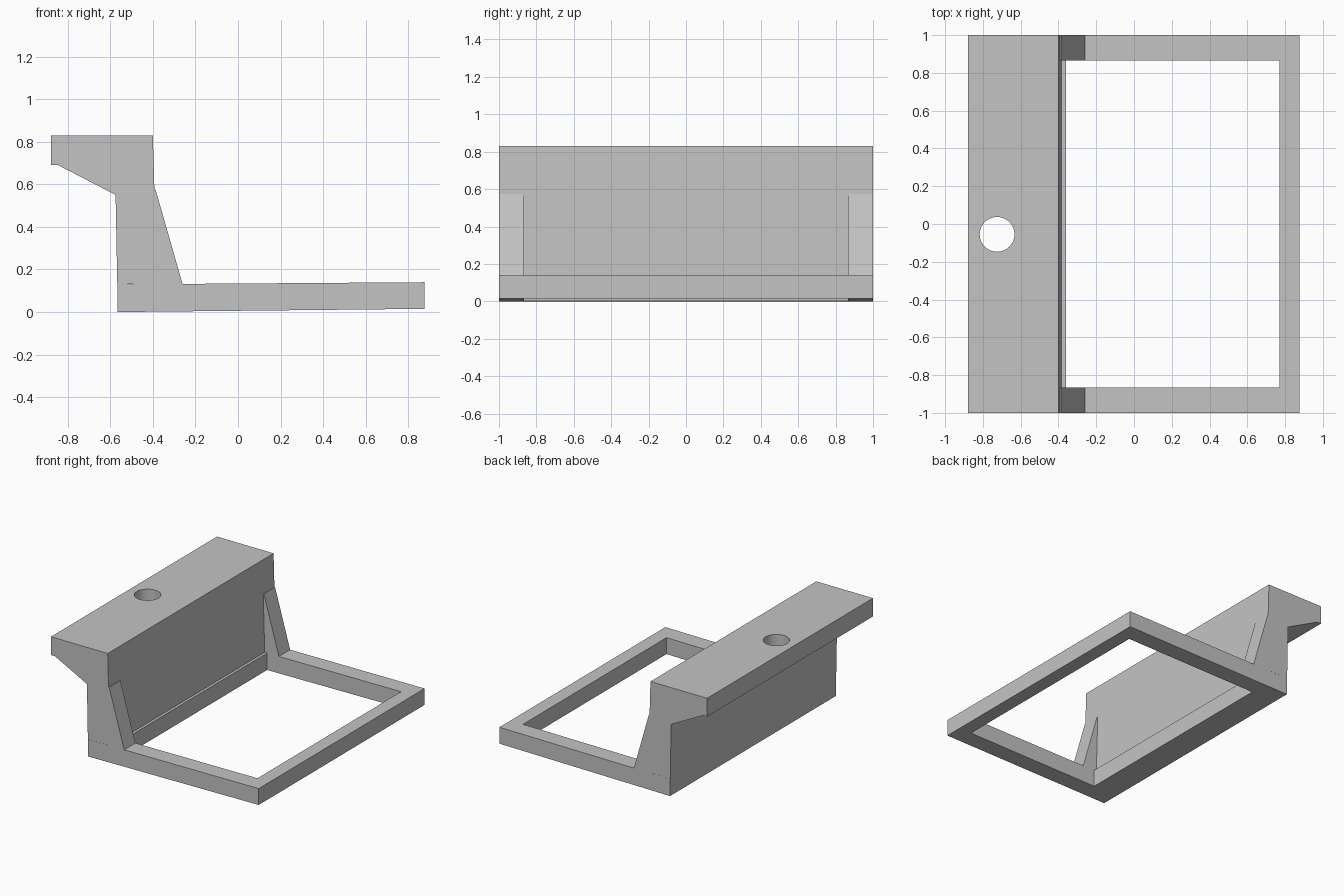
import bpy
import bmesh

cube = bpy.data.objects.get("Cube")
if cube:
    bpy.data.objects.remove(cube, do_unlink=True)

grey = bpy.data.materials.new("plain_grey")
grey.use_nodes = True
colour = (0.55, 0.55, 0.55, 1)
grey.diffuse_color = colour
grey.node_tree.nodes["Principled BSDF"].inputs["Base Color"].default_value = colour


def add_object(name, bm):
    bmesh.ops.recalc_face_normals(bm, faces=bm.faces)
    mesh = bpy.data.meshes.new(name)
    bm.to_mesh(mesh)
    bm.free()
    mesh.materials.append(grey)
    obj = bpy.data.objects.new(name, mesh)
    bpy.context.collection.objects.link(obj)
    return obj


def extrude_profile(name, profile, y0, y1):
    """Sweep a side profile of (x, z) points from y0 to y1."""
    bm = bmesh.new()
    face = bm.faces.new([bm.verts.new((x, y0, z)) for x, z in profile])
    swept = bmesh.ops.extrude_face_region(bm, geom=[face])["geom"]
    verts = [v for v in swept if isinstance(v, bmesh.types.BMVert)]
    bmesh.ops.translate(bm, verts=verts, vec=(0, y1 - y0, 0))
    return add_object(name, bm)


def cut(obj, cutter):
    """Subtract the cutter, apply the result and discard the cutter."""
    mod = obj.modifiers.new("cut", "BOOLEAN")
    mod.operation = "DIFFERENCE"
    mod.solver = "EXACT"
    mod.object = cutter
    bpy.context.view_layer.objects.active = obj
    bpy.ops.object.modifier_apply(modifier=mod.name)
    bpy.data.objects.remove(cutter, do_unlink=True)


# Base frame with a slight rise to its free end
frame = extrude_profile("base_frame", [(-0.565, 0), (0.875, 0.015), (0.875, 0.14), (-0.567, 0.13)], -1, 1)
opening = extrude_profile("opening_cutter", [(-0.36, -0.5), (0.77, -0.5), (0.77, 0.5), (-0.36, 0.5)], -0.865, 0.865)
cut(frame, opening)

# Upright wall with the overhanging shelf and its sloped underside
wall = extrude_profile("wall_and_shelf", [
    (-0.567, 0.13), (-0.38, 0.132), (-0.40, 0.83), (-0.878, 0.83),
    (-0.878, 0.69), (-0.845, 0.69), (-0.575, 0.55)], -1, 1)

# Round hole through the shelf
bm = bmesh.new()
bmesh.ops.create_cone(bm, cap_ends=True, segments=48, radius1=0.092, radius2=0.092, depth=1)
bmesh.ops.translate(bm, verts=bm.verts, vec=(-0.725, -0.055, 0.8))
cut(wall, add_object("hole_cutter", bm))

# Sloped gussets at both ends of the wall
for name, y0, y1 in (("front_gusset", -1, -0.865), ("back_gusset", 0.865, 1)):
    extrude_profile(name, [(-0.40, 0.131), (-0.26, 0.131), (-0.387, 0.575), (-0.40, 0.575)], y0, y1)

# Smooth the hole wall while keeping every edge sharp
bpy.ops.object.select_all(action="DESELECT")
wall.select_set(True)
bpy.context.view_layer.objects.active = wall
bpy.ops.object.shade_smooth_by_angle()
